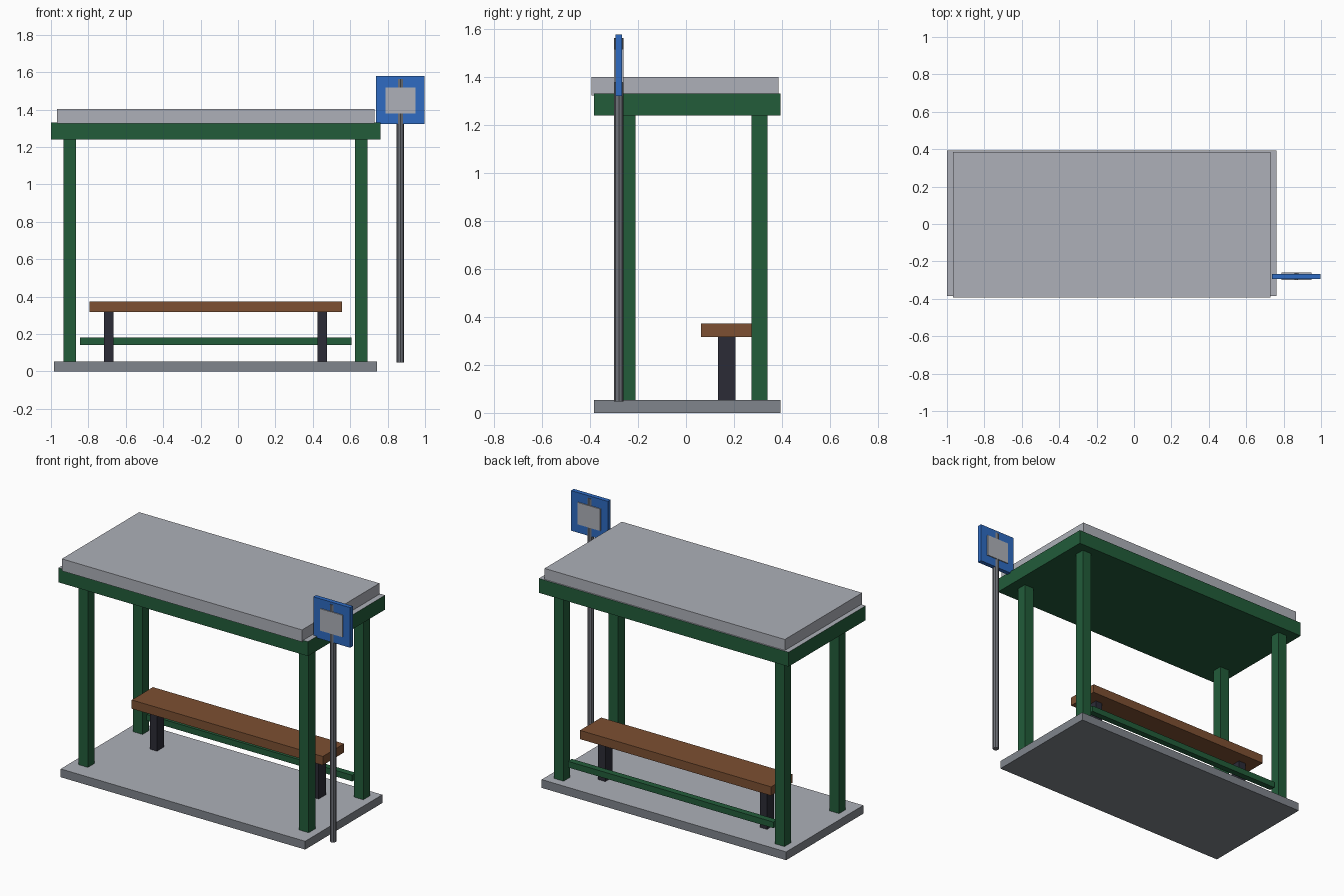
import bpy, bmesh
from mathutils import Vector

cube = bpy.data.objects.get("Cube")
if cube:
    bpy.data.objects.remove(cube, do_unlink=True)


def material(name, hex_code):
    """Flat material from an sRGB hex colour, stored as linear values."""
    srgb = [int(hex_code[i:i + 2], 16) / 255 for i in (0, 2, 4)]
    rgba = [c / 12.92 if c < 0.04 else ((c + 0.055) / 1.055) ** 2.4 for c in srgb] + [1]
    mat = bpy.data.materials.new(name)
    mat.use_nodes = True
    mat.diffuse_color = rgba
    mat.node_tree.nodes["Principled BSDF"].inputs["Base Color"].default_value = rgba
    return mat


green = material("green paint", "225C3A")
light = material("light grey", "ADB0B8")
concrete = material("concrete grey", "80858C")
wood = material("brown wood", "7D5032")
dark = material("dark metal", "2B2B36")
blue = material("sign blue", "2E6BC2")
steel = material("pole grey", "6E7178")


def finish(name, bm, mat, top=None):
    """Make the object; upward faces take the top material if given."""
    mesh = bpy.data.meshes.new(name)
    mesh.materials.append(mat)
    if top:
        mesh.materials.append(top)
        bm.normal_update()
        for face in bm.faces:
            face.material_index = int(face.normal.z > 0.9)
    bm.to_mesh(mesh)
    bm.free()
    obj = bpy.data.objects.new(name, mesh)
    bpy.context.collection.objects.link(obj)
    return obj


def box(name, x, y, z, mat, top=None):
    """Box spanning the given (min, max) ranges."""
    low, high = (Vector(corner) for corner in zip(x, y, z))
    bm = bmesh.new()
    bmesh.ops.create_cube(bm, size=1)
    for v in bm.verts:
        v.co = (low + high) / 2 + v.co * (high - low)
    return finish(name, bm, mat, top)


def around(centre, width):
    return centre - width / 2, centre + width / 2


MID = -0.12          # centre line of the shelter
FLOOR = 0.053
BEAM = 1.24

# Floor slab and two-layer roof
box("floor_slab", around(MID, 1.727), (-0.384, 0.394), (0, FLOOR), concrete, light)
box("roof_frame", (-1.0, 0.763), (-0.384, 0.394), (BEAM, 1.332), green, light)
box("roof_cover", around(MID, 1.697), (-0.394, 0.386), (1.325, 1.402), light)

# Four corner posts and the low back rail
for side, sign in (("left", 1), ("right", -1)):
    for end, y in (("front", -0.244), ("back", 0.307)):
        box(f"{end}_{side}_post", around(MID + sign * 0.78, 0.067),
            around(y, 0.066), (FLOOR, BEAM), green)
    # Bench leg on the same side
    box(f"bench_{side}_leg", around(MID + sign * 0.571, 0.05),
        around(0.17, 0.071), (FLOOR, 0.317), dark)
box("back_rail", around(MID, 1.452), around(0.307, 0.04), (0.142, 0.181), green)

# Bench seat
box("bench_seat", around(MID, 1.35), around(0.17, 0.214), (0.317, 0.373), wood)

# Sign: pole, board and a panel showing on both faces
SIGN_X, SIGN_Y = 0.868, -0.28
bm = bmesh.new()
bmesh.ops.create_cone(bm, cap_ends=True, segments=8, radius1=0.0195,
                      radius2=0.0195, depth=1.516)
pole = finish("sign_pole", bm, steel)
pole.location = (SIGN_X, SIGN_Y, 0.805)
box("sign_board", around(SIGN_X, 0.26), around(SIGN_Y, 0.028), (1.322, 1.578), blue)
box("sign_panel", around(SIGN_X, 0.16), around(SIGN_Y, 0.04), (1.378, 1.518), light)
